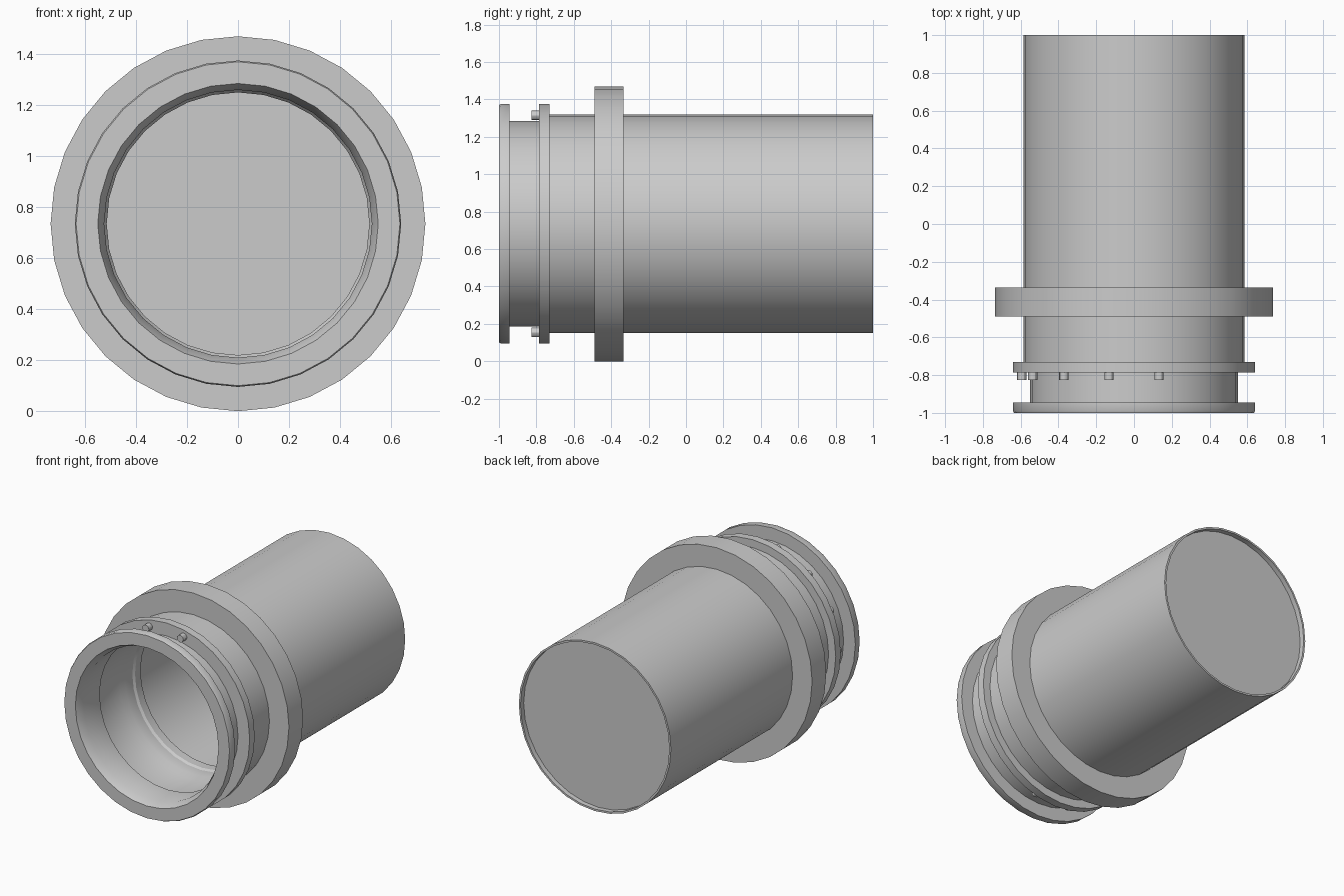
import bpy, bmesh
from math import sin, cos, pi, radians
from mathutils import Matrix, Vector

if "Cube" in bpy.data.objects:
    bpy.data.objects.remove(bpy.data.objects["Cube"])

SIDES = 32
AXIS_Z = 0.735


def finish(name, bm):
    bmesh.ops.remove_doubles(bm, verts=bm.verts, dist=1e-5)
    bmesh.ops.recalc_face_normals(bm, faces=bm.faces)
    mesh = bpy.data.meshes.new(name)
    bm.to_mesh(mesh)
    bm.free()
    obj = bpy.data.objects.new(name, mesh)
    bpy.context.collection.objects.link(obj)
    bpy.ops.object.select_all(action='DESELECT')
    bpy.context.view_layer.objects.active = obj
    obj.select_set(True)
    bpy.ops.object.shade_smooth_by_angle(angle=radians(30))
    return obj


def lathe(name, profile, closed):
    """Spin (radius, y) points around the horizontal axis."""
    bm = bmesh.new()
    rings = []
    for r, y in profile:
        if r == 0:
            rings.append([bm.verts.new((0, y, AXIS_Z))] * SIDES)
        else:
            rings.append([bm.verts.new((r * sin(2 * pi * i / SIDES), y,
                                        AXIS_Z + r * cos(2 * pi * i / SIDES)))
                          for i in range(SIDES)])
    pairs = list(zip(rings, rings[1:]))
    if closed:
        pairs.append((rings[-1], rings[0]))
    for a, b in pairs:
        for i in range(SIDES):
            j = (i + 1) % SIDES
            bm.faces.new(list(dict.fromkeys((a[i], a[j], b[j], b[i]))))
    return finish(name, bm)


# Hollow barrel: inner floor, stepped bore, front lip, neck, outer wall, recessed end cap
lathe("barrel", [
    (0, 0.94), (0.56, 0.94), (0.56, -0.335), (0.515, -0.335), (0.515, -0.395),
    (0.525, -0.41), (0.525, -0.49), (0.54, -0.53), (0.54, -0.76), (0.525, -0.77),
    (0.525, -0.945), (0.55, -1.0), (0.635, -1.0), (0.64, -0.99), (0.64, -0.945),
    (0.55, -0.945), (0.55, -0.76), (0.585, -0.76), (0.585, 1.0), (0.572, 1.0),
    (0.572, 0.965), (0, 0.965)], False)

# Wide flange around the middle
lathe("flange", [(0.575, -0.49), (0.735, -0.49), (0.735, -0.335), (0.575, -0.335)], True)

# Narrow collar behind the neck
lathe("collar", [(0.545, -0.785), (0.64, -0.785), (0.64, -0.73), (0.545, -0.73)], True)

# Small pins on the front of the collar, along one side only
for k in range(9):
    a = (0.5 - k) * 2 * pi / 14
    bm = bmesh.new()
    place = Matrix.Translation(Vector((0.595 * sin(a), -0.80, AXIS_Z + 0.595 * cos(a))))
    bmesh.ops.create_cone(bm, cap_ends=True, segments=12, radius1=0.025, radius2=0.025,
                          depth=0.05, matrix=place @ Matrix.Rotation(pi / 2, 4, 'X'))
    finish(f"pin_{k + 1}", bm)
